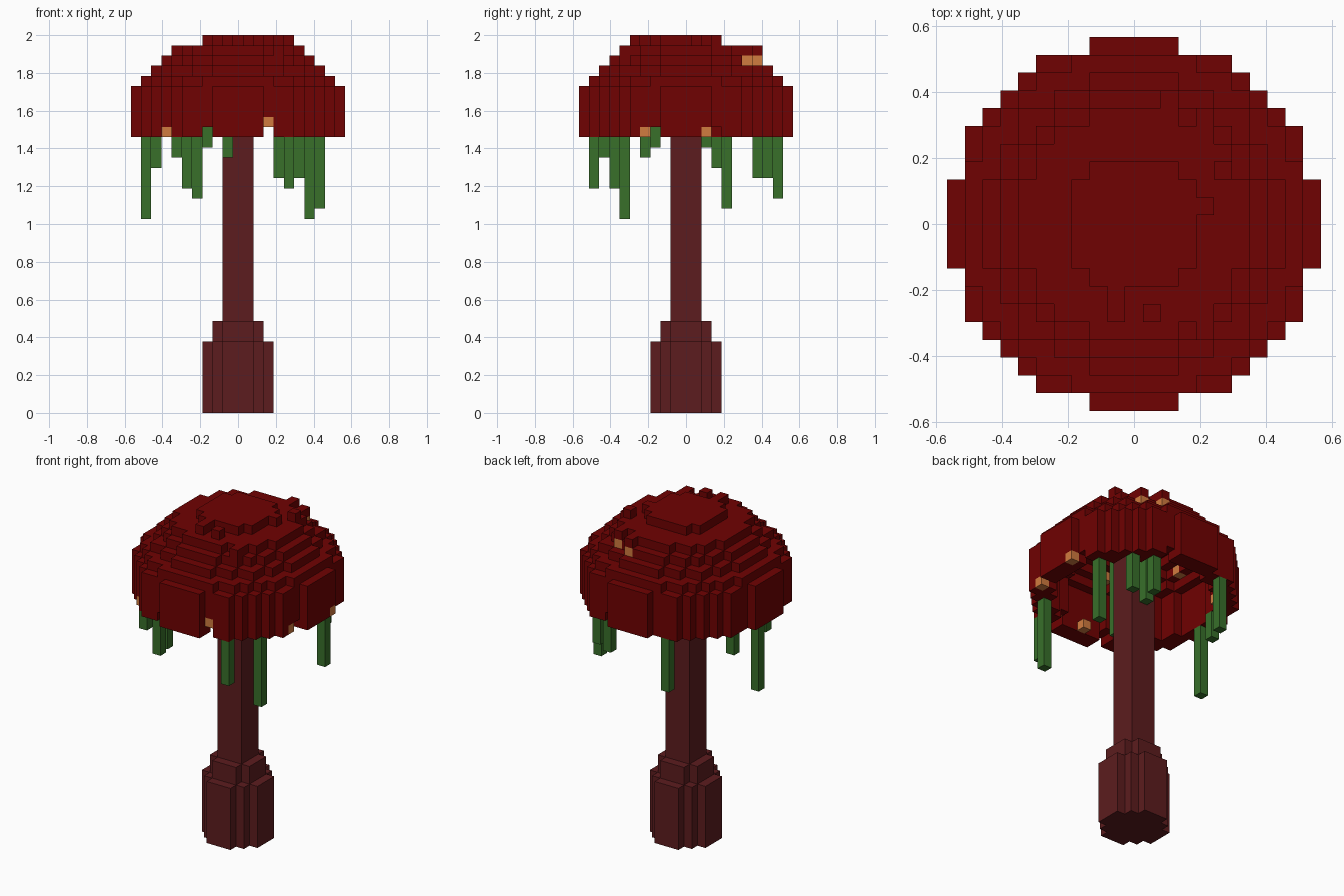
import bpy
import bmesh
from mathutils import Vector

old = bpy.data.objects.get("Cube")
if old:
    bpy.data.objects.remove(old, do_unlink=True)

V = 2 / 37            # block size: the tree is 37 blocks tall
RIM, TOP = 27, 36     # lowest and highest cap layers


def make_material(name, rgb):
    mat = bpy.data.materials.new(name)
    mat.use_nodes = True
    colour = (*rgb, 1.0)
    mat.diffuse_color = colour
    mat.node_tree.nodes["Principled BSDF"].inputs["Base Color"].default_value = colour
    return mat


def disc(radius, inner=0.0):
    """Grid cells of a round layer, optionally hollow."""
    n = int(radius) + 1
    return {(x, y) for x in range(-n, n + 1) for y in range(-n, n + 1)
            if x * x + y * y <= radius ** 2
            and (inner == 0 or x * x + y * y > inner ** 2)}


def layer(cells, z0, z1):
    return {(x, y, z) for x, y in cells for z in range(z0, z1)}


def build_blocks(name, cells, mat):
    """Mesh the outer skin of a set of blocks."""
    bm = bmesh.new()
    corners = {}

    def vert(p):
        key = tuple(round(c * 2) for c in p)
        if key not in corners:
            corners[key] = bm.verts.new((p.x * V, p.y * V, (p.z + 0.5) * V))
        return corners[key]

    for cell in sorted(cells):
        centre = Vector(cell)
        for axis in range(3):
            for sign in (-1, 1):
                normal = Vector((0, 0, 0))
                normal[axis] = sign
                if tuple(int(c) for c in centre + normal) in cells:
                    continue
                u = Vector((0, 0, 0))
                u[(axis + 1) % 3] = 0.5
                w = normal.cross(u)
                mid = centre + normal * 0.5
                bm.faces.new([vert(mid + d) for d in (-u - w, u - w, u + w, w - u)])
    bmesh.ops.dissolve_limit(bm, angle_limit=0.01, verts=bm.verts, edges=bm.edges)
    mesh = bpy.data.meshes.new(name)
    bm.to_mesh(mesh)
    bm.free()
    mesh.materials.append(mat)
    obj = bpy.data.objects.new(name, mesh)
    bpy.context.collection.objects.link(obj)
    return obj


# Stepped trunk
trunk = layer(disc(3.5), 0, 7) | layer(disc(2.5), 7, 9) | layer(disc(1.5), 9, TOP)

# Hollow domed cap: tall rim wall, then shrinking rings
cap = layer(disc(10.4, 8.5), RIM, 32)
for step, radius in enumerate((9.5, 8.5, 7.5)):
    cap |= layer(disc(radius, radius - 2), 32 + step, 33 + step)
cap |= layer(disc(6.5, 2.5), 35, 36) | layer(disc(3.8), TOP, 37)

# Loose blocks on top of the dome
cap |= {(-1, -4, TOP), (-1, -5, TOP), (1, -5, TOP), (4, 1, TOP), (5, 3, TOP)}
cap |= {(2, 7, 35), (4, 6, 35), (4, -6, 35)}

# Notches along the lower edge of the rim
for x, y, z in list(cap):
    if z == RIM and (abs(y) > 7 and (x == 3 or (x == -3 and y < 0))
                     or x > 7 and y in (-3, 3)):
        cap.discard((x, y, z))

# Glowing blocks set into the rim and the ceiling
glow = {(2, 7, 34), (4, 6, 34), (3, -9, 28), (-7, -7, RIM),
        (9, -4, RIM), (10, 2, RIM), (0, -8, RIM), (-7, 5, RIM),
        (-7, -1, 33), (-2, -7, 33), (-5, -3, 34)}
cap -= glow

# Hanging vines: column and lowest block, grown up until they meet the cap
vines = set()
for x, y, z in ((-9, 0, 19), (-8, 3, 24), (-6, -8, 25), (-5, -7, 22),
                (-4, 9, 21), (-3, -3, 26), (-1, -4, 25), (0, 2, 26),
                (4, 8, 23), (5, -9, 22), (6, 7, 23), (7, -6, 19), (8, 4, 20)):
    while z < TOP and (x, y, z) not in cap | glow:
        vines.add((x, y, z))
        z += 1

build_blocks("trunk", trunk, make_material("dark maroon wood", (0.107, 0.0115, 0.013)))
build_blocks("cap", cap, make_material("deep red", (0.16, 0.0005, 0.0005)))
build_blocks("vines", vines, make_material("leaf green", (0.04, 0.162, 0.023)))
build_blocks("glow_blocks", glow, make_material("warm orange", (0.64, 0.2, 0.05)))
